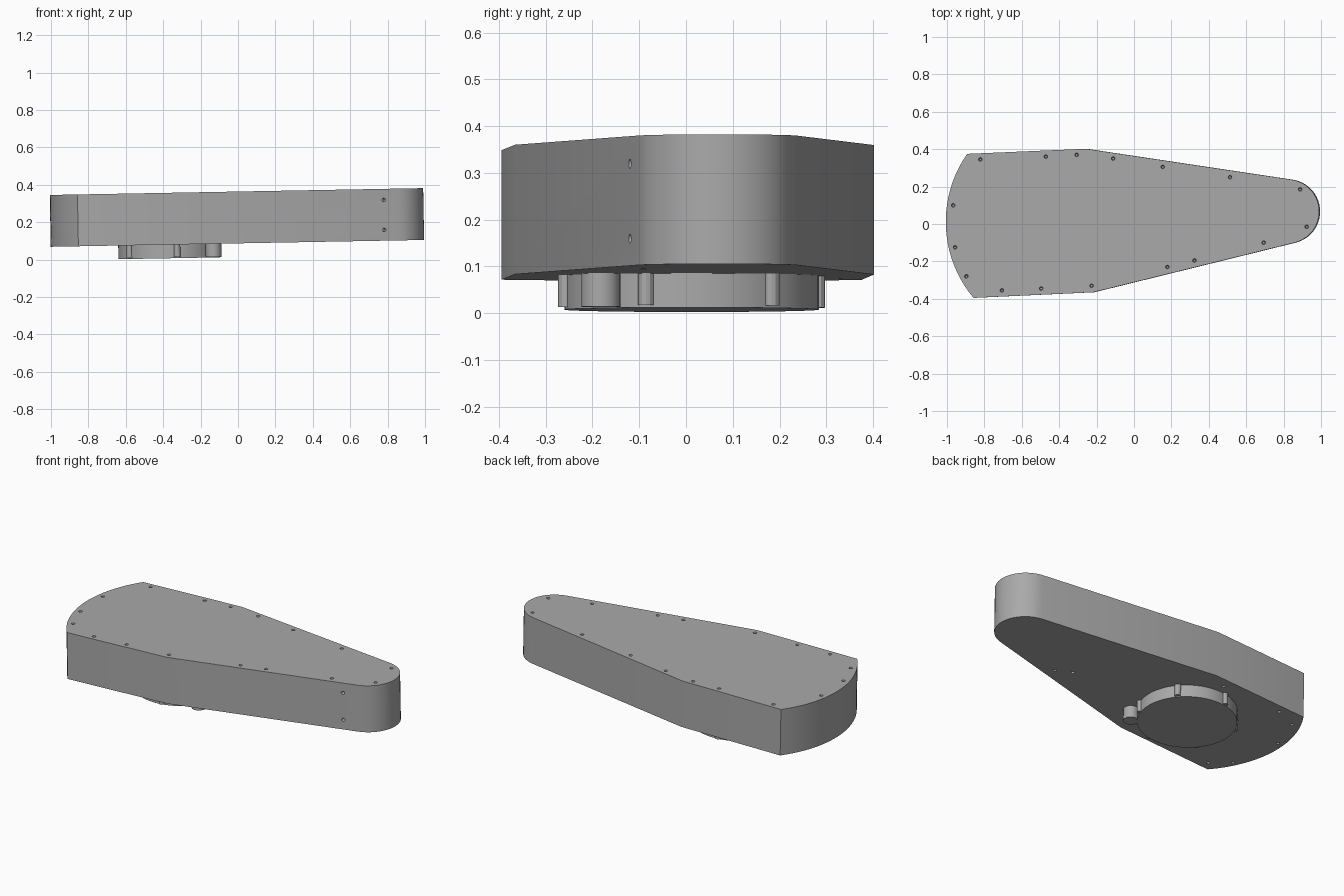
import bpy, bmesh
from math import radians, cos, sin, tau
from mathutils import Matrix, Vector

if "Cube" in bpy.data.objects:
    bpy.data.objects.remove(bpy.data.objects["Cube"], do_unlink=True)

grey = bpy.data.materials.new("plain_grey")
grey.use_nodes = True
colour = (0.4, 0.4, 0.4, 1)
grey.diffuse_color = colour
grey.node_tree.nodes["Principled BSDF"].inputs["Base Color"].default_value = colour

BASE, TOP, FLOOR = 0.087, 0.364, 0.014
HUB = Vector((-0.367, 0.012))
TILT = Matrix.Rotation(radians(-1.05), 4, 'Y')


def arc(centre, radius, start, end, steps):
    angles = [radians(start + (end - start) * i / steps) for i in range(steps + 1)]
    return [(centre[0] + radius * cos(a), centre[1] + radius * sin(a)) for a in angles]


def finish(name, bm):
    bmesh.ops.recalc_face_normals(bm, faces=bm.faces)
    mesh = bpy.data.meshes.new(name)
    bm.to_mesh(mesh)
    bm.free()
    obj = bpy.data.objects.new(name, mesh)
    bpy.context.collection.objects.link(obj)
    mesh.materials.append(grey)
    return obj


def prism(name, outline, bottom, top):
    bm = bmesh.new()
    face = bm.faces.new([bm.verts.new((x, y, bottom)) for x, y in outline])
    new = bmesh.ops.extrude_face_region(bm, geom=[face])["geom"]
    bmesh.ops.translate(bm, vec=(0, 0, top - bottom),
                        verts=[v for v in new if isinstance(v, bmesh.types.BMVert)])
    return finish(name, bm)


def activate(obj):
    bpy.ops.object.select_all(action='DESELECT')
    obj.select_set(True)
    bpy.context.view_layer.objects.active = obj


# Tapered housing with a rounded nose and a bowed broad end
outline = (arc((0.825, 0.067), 0.172, -76.5, 81.5, 20) + [(-0.25, 0.402)]
           + arc(HUB, 0.633, 145, 220, 20) + [(-0.21, -0.365)])
housing = prism("housing", outline, BASE, TOP)

# Screw holes on the top, underside and front wall
top_holes = [(-.815, .345), (-.465, .36), (-.30, .37), (-.105, .35), (.16, .305), (.52, .25),
             (.895, .185), (.93, -.015), (.70, -.10), (.33, -.195), (.185, -.23), (-.22, -.33),
             (-.49, -.345), (-.70, -.355), (-.89, -.28), (-.95, -.125), (-.96, .10)]
under_holes = [(-.75, .33), (-.89, .27), (-.96, .07), (-.91, -.25), (-.81, -.34),
               (-.35, .34), (.45, -.135), (.36, -.09)]
wall = Vector((0.265, -1.1, 0)).normalized()
holes = [(Vector((x, y, TOP)), Vector((0, 0, 1))) for x, y in top_holes]
holes += [(Vector((x, y, BASE)), Vector((0, 0, -1))) for x, y in under_holes]
holes += [(Vector((0.785, -0.12, z)), wall) for z in (0.145, 0.305)]
bm = bmesh.new()
for point, direction in holes:
    place = Matrix.Translation(point) @ direction.to_track_quat('Z', 'Y').to_matrix().to_4x4()
    bmesh.ops.create_cone(bm, cap_ends=True, segments=12, radius1=0.006, radius2=0.014,
                          depth=0.05, matrix=place)
cutter = finish("hole_cutter", bm)
cutter.hide_render = True
activate(housing)
cut = housing.modifiers.new("holes", 'BOOLEAN')
cut.operation, cut.solver, cut.object = 'DIFFERENCE', 'EXACT', cutter
bpy.ops.object.modifier_apply(modifier=cut.name)
bpy.data.objects.remove(cutter, do_unlink=True)

# Round cover under the broad end
parts = [housing, prism("cover_disc", arc(HUB, 0.272, 0, 354, 59), FLOOR, BASE + 0.01)]

# Six small lugs around the cover rim
for i in range(6):
    a = radians(-21 + 60 * i)
    centre = HUB + Vector((cos(a), sin(a))) * 0.272
    parts.append(prism(f"rim_lug_{i + 1}", arc(centre, 0.017, 0, 330, 11), FLOOR + 0.005, BASE + 0.01))

# Larger rounded tab on the cover
parts.append(prism("cover_tab", arc((-0.13, -0.182), 0.042, 0, 345, 23), FLOOR + 0.002, BASE + 0.01))

# Slight common tilt and smooth curved walls
for part in parts:
    part.data.transform(TILT)
    activate(part)
    bpy.ops.object.shade_smooth_by_angle(angle=radians(25))
